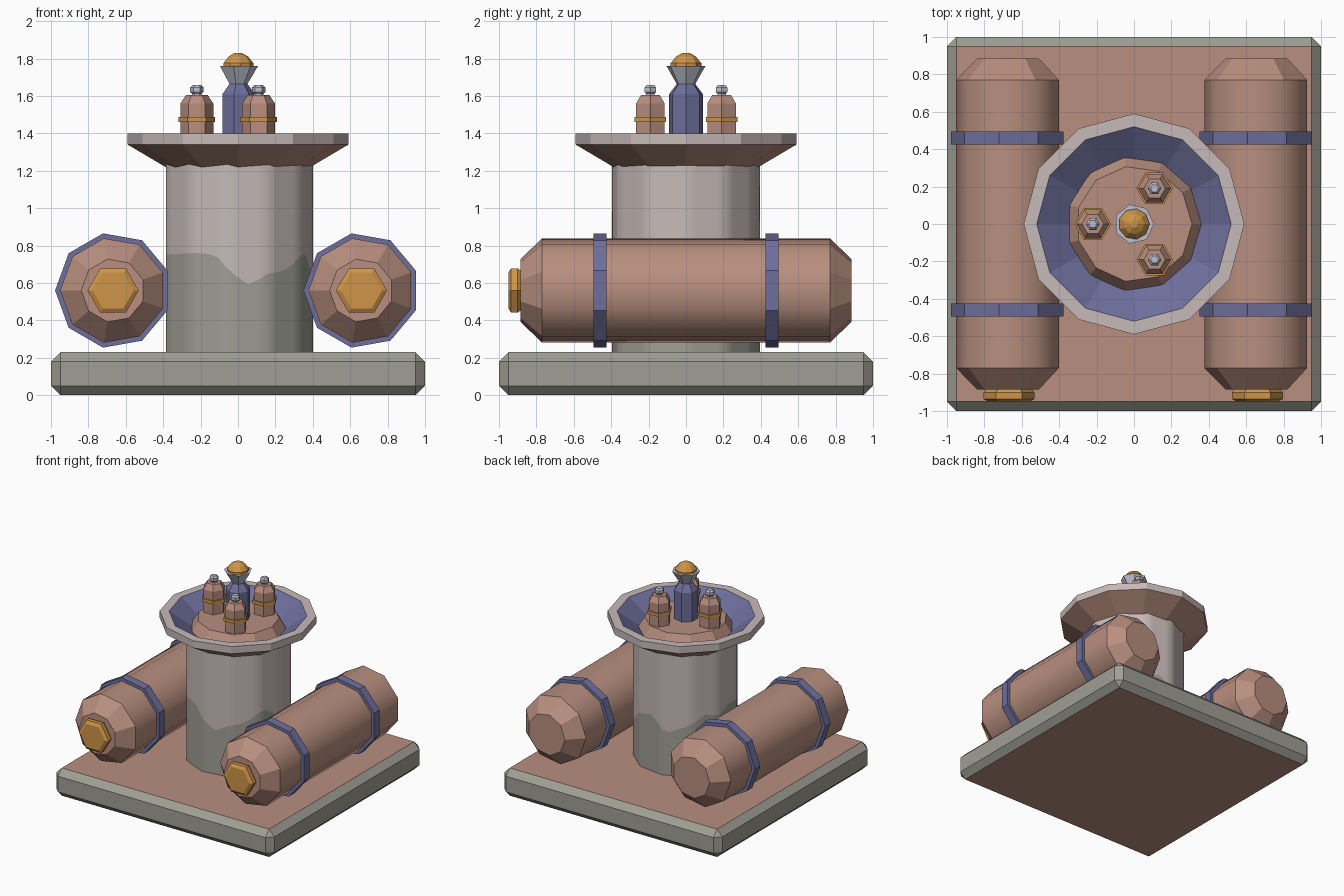
import bpy, bmesh, math

if "Cube" in bpy.data.objects:
    bpy.data.objects.remove(bpy.data.objects["Cube"])


def srgb(r, g, b):
    lin = [((c / 255 + 0.055) / 1.055) ** 2.4 if c > 10 else c / 3294 for c in (r, g, b)]
    return (*lin, 1.0)


COLOURS = {
    "clay_brown": srgb(184, 143, 127),
    "slate_blue": srgb(110, 111, 156),
    "stone_grey": srgb(160, 159, 149),
    "pale_mauve": srgb(198, 186, 184),
    "brass": srgb(207, 149, 72),
    "silver": srgb(190, 192, 206),
}
MATS = {}
for name, col in COLOURS.items():
    MATS[name] = bpy.data.materials.new(name)
    MATS[name].diffuse_color = col


def finish(name, bm, mats, loc=(0, 0, 0)):
    bmesh.ops.recalc_face_normals(bm, faces=bm.faces)
    me = bpy.data.meshes.new(name)
    bm.to_mesh(me)
    bm.free()
    for m in mats:
        me.materials.append(MATS[m])
    ob = bpy.data.objects.new(name, me)
    ob.location = loc
    bpy.context.collection.objects.link(ob)
    return ob


def lathe(name, profile, sides, mats, loc=(0, 0, 0), phase=0.0, axis="Z", bands=None, smooth=()):
    """Revolve (radius, height) points; bands gives a material index per strip."""
    bm = bmesh.new()
    rings = []
    for r, t in profile:
        ring = []
        for i in range(sides):
            a = math.radians(phase) + 2 * math.pi * i / sides
            x, y = r * math.cos(a), r * math.sin(a)
            ring.append(bm.verts.new((x, y, t) if axis == "Z" else (x, t, y)))
        rings.append(ring)
    for k in range(len(rings) - 1):
        for i in range(sides):
            j = (i + 1) % sides
            f = bm.faces.new((rings[k][i], rings[k][j], rings[k + 1][j], rings[k + 1][i]))
            f.material_index = bands[k] if bands else 0
            f.smooth = k in smooth
    bm.faces.new(rings[0]).material_index = bands[0] if bands else 0
    bm.faces.new(rings[-1]).material_index = bands[-1] if bands else 0
    return finish(name, bm, mats, loc)


# Base slab: chamfered box, brown on the top and bottom
bm = bmesh.new()
bmesh.ops.create_cube(bm, size=1.0)
for v in bm.verts:
    v.co = (v.co.x * 2, v.co.y * 2, (v.co.z + 0.5) * 0.23)
bmesh.ops.bevel(bm, geom=bm.edges[:], offset=0.05, segments=1, affect="EDGES")
bm.normal_update()
for f in bm.faces:
    f.material_index = 1 if abs(f.normal.z) > 0.9 else 0
finish("base_slab", bm, ["stone_grey", "clay_brown"])

# Column: 11 sides, lower part painted up to a wavy line (angle, height)
WAVE = [(0, 0.60), (20, 0.50), (40, 0.54), (60, 0.66), (83, 0.70), (103, 0.58), (125, 0.64),
        (148, 0.73), (165, 0.70), (180, 0.75), (240, 0.76), (252, 0.75), (263, 0.67),
        (277, 0.59), (285, 0.61), (292, 0.65), (308, 0.66), (319, 0.70), (331, 0.765),
        (345, 0.73), (360, 0.60)]


def wave(a):
    for (a0, z0), (a1, z1) in zip(WAVE, WAVE[1:]):
        if a0 <= a <= a1:
            return z0 + (z1 - z0) * (a - a0) / (a1 - a0)
    return WAVE[0][1]


SIDES, SUB, RAD = 11, 4, 0.40
bm = bmesh.new()
cols = []
for i in range(SIDES):
    a0, a1 = (2 * math.pi * k / SIDES for k in (i, i + 1))
    for s in range(SUB):
        t = s / SUB
        x = RAD * (math.cos(a0) * (1 - t) + math.cos(a1) * t)
        y = RAD * (math.sin(a0) * (1 - t) + math.sin(a1) * t)
        h = wave(math.degrees(math.atan2(y, x)) % 360)
        cols.append([bm.verts.new((x, y, z)) for z in (0.20, h, 1.24)])
for i, c in enumerate(cols):
    d = cols[(i + 1) % len(cols)]
    for k in (0, 1):
        f = bm.faces.new((c[k], d[k], d[k + 1], c[k + 1]))
        f.material_index = k
        f.smooth = True
bm.faces.new([c[0] for c in cols])
bm.faces.new([c[2] for c in cols]).material_index = 1
finish("column", bm, ["stone_grey", "pale_mauve"])

# Dish: brown underside, pale rim, blue bowl
lathe("dish", [(0.37, 1.21), (0.59, 1.34), (0.59, 1.40), (0.52, 1.40), (0.34, 1.275)], 12,
      ["clay_brown", "pale_mauve", "slate_blue"], bands=[0, 1, 1, 2])
lathe("dish_plinth", [(0.36, 1.26), (0.36, 1.29), (0.31, 1.37)], 11, ["clay_brown"])

# Side tanks with straps and a hexagonal cap on the front
for side, cx in (("left", -0.668), ("right", 0.66)):
    loc = (cx, 0, 0.56)
    lathe(side + "_tank", [(0.17, -0.885), (0.283, -0.77), (0.283, 0.77), (0.17, 0.885)], 9,
          ["clay_brown"], loc, 180, "Y", smooth=(1,))
    for end, y in (("front", -0.46), ("back", 0.46)):
        lathe(f"{side}_{end}_strap", [(0.31, y - 0.035), (0.31, y + 0.035)], 9,
              ["slate_blue"], loc, 180, "Y")
    lathe(side + "_tank_cap", [(0.11, -0.95), (0.137, -0.935), (0.137, -0.90), (0.12, -0.88)], 6,
          ["brass"], loc, 0, "Y")

# Three small bottles around the centre
for n in range(3):
    a = math.radians(60 + 120 * n)
    loc = (0.22 * math.cos(a), 0.22 * math.sin(a), 0)
    lathe(f"bottle_{n + 1}", [(0.088, 1.36), (0.088, 1.56), (0.058, 1.605)], 6, ["clay_brown"], loc)
    lathe(f"bottle_{n + 1}_ring", [(0.098, 1.46), (0.098, 1.487)], 6, ["brass"], loc)
    lathe(f"bottle_{n + 1}_stopper", [(0.026, 1.60), (0.026, 1.612), (0.036, 1.622), (0.036, 1.645),
                                      (0.022, 1.66)], 6, ["silver"], loc)

# Central flask with funnel and domed stopper
lathe("centre_flask", [(0.092, 1.36), (0.092, 1.61), (0.05, 1.665)], 7, ["slate_blue"])
lathe("centre_funnel", [(0.045, 1.655), (0.107, 1.76)], 7, ["silver"])
lathe("centre_stopper", [(0.083, 1.755), (0.083, 1.775), (0.055, 1.81), (0.02, 1.83)], 9, ["brass"])

for m in bpy.data.materials:
    if m.users and not m.is_grease_pencil:
        m.use_nodes = True
        m.node_tree.nodes["Principled BSDF"].inputs["Base Color"].default_value = m.diffuse_color
